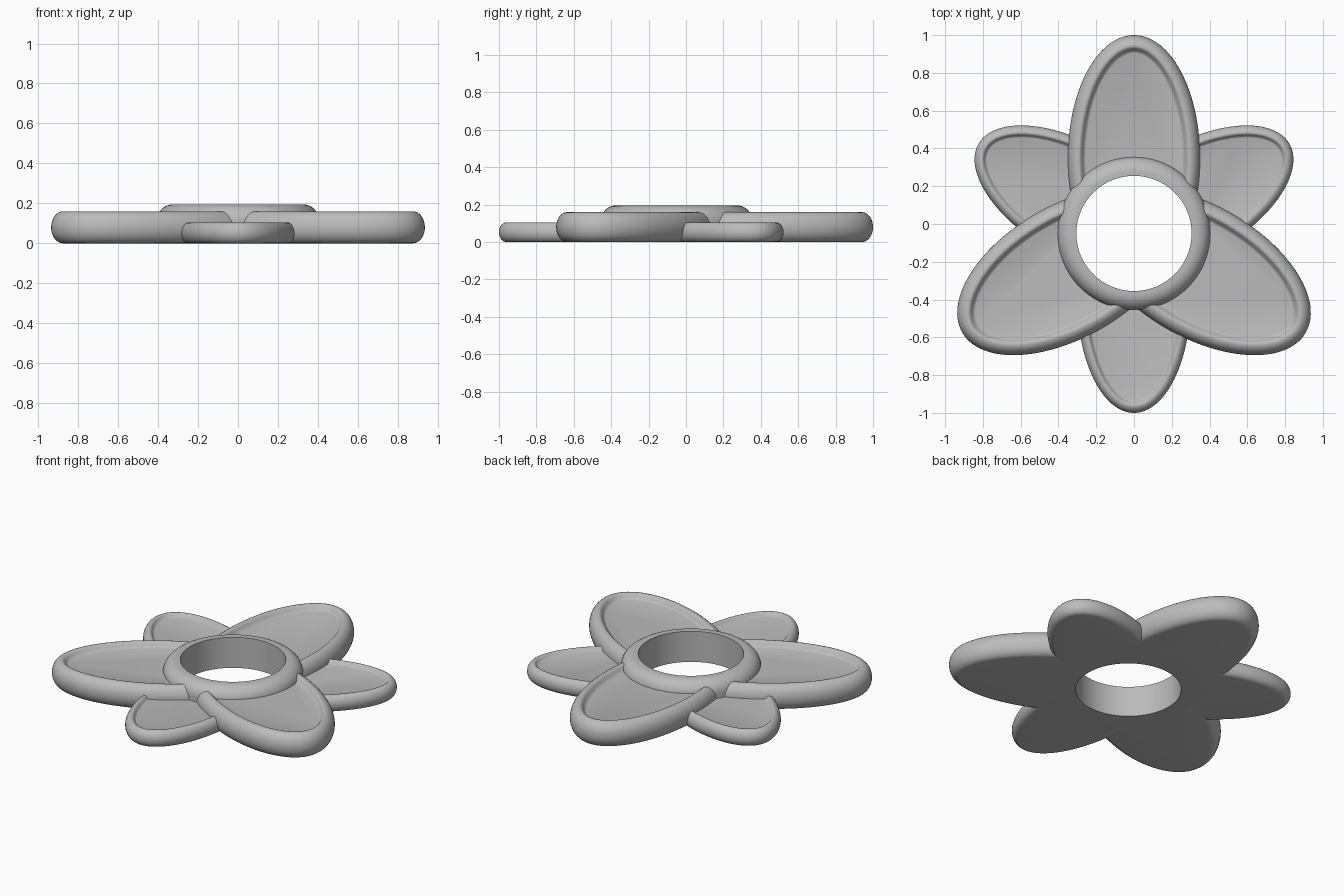
import bpy
import math
from math import cos, sin, pi
from mathutils import Matrix

cube = bpy.data.objects.get("Cube")
if cube:
    bpy.data.objects.remove(cube)

CENTRE_Y = -0.05

grey = bpy.data.materials.new("plain grey")
grey.use_nodes = True
colour = (0.5, 0.5, 0.5, 1)
grey.diffuse_color = colour
grey.node_tree.nodes["Principled BSDF"].inputs["Base Color"].default_value = colour


def make_object(name, loops, closed):
    """Skin a stack of equal loops; cap the ends, or join last to first."""
    n = len(loops[0])
    verts = [p for loop in loops for p in loop]
    faces = []
    count = len(loops)
    for j in range(count if closed else count - 1):
        a, b = j * n, (j + 1) % count * n
        for i in range(n):
            k = (i + 1) % n
            faces.append((a + i, a + k, b + k, b + i))
    if not closed:
        faces.append(tuple(reversed(range(n))))
        faces.append(tuple(range((count - 1) * n, count * n)))
    mesh = bpy.data.meshes.new(name)
    mesh.from_pydata(verts, [], faces)
    mesh.materials.append(grey)
    obj = bpy.data.objects.new(name, mesh)
    bpy.context.collection.objects.link(obj)
    return obj


def circle(r, z, n=96):
    return [(r * cos(2 * pi * i / n), r * sin(2 * pi * i / n) + CENTRE_Y, z)
            for i in range(n)]


def smooth(obj):
    bpy.ops.object.select_all(action="DESELECT")
    obj.select_set(True)
    bpy.context.view_layer.objects.active = obj
    bpy.ops.object.shade_smooth_by_angle(angle=math.radians(35))


def rim_profile(height, width):
    """Inset and height pairs: round outer edge, raised lip, sunken floor."""
    h = height / 2
    outer = width * 0.62
    pts = []
    for i in range(17):
        t = -pi / 2 + pi * i / 16
        pts.append((outer * (1 - cos(t)), h + h * sin(t)))
    drop = height * 0.2
    for i in range(1, 7):
        s = i / 6
        pts.append((outer + (width - outer) * s, height - drop * (1 - cos(pi * s)) / 2))
    return pts


def petal(name, angle, offset, a, b, height, width, cutter, n=112):
    """Elliptical dish pointing outwards at an angle, trimmed at the ring."""
    place = Matrix.Translation((0, CENTRE_Y, 0)) @ Matrix.Rotation(math.radians(angle), 4, "Z")
    loops = []
    for inset, z in rim_profile(height, width):
        loop = []
        for i in range(n):
            t = 2 * pi * i / n
            nx, ny = cos(t) / a, sin(t) / b
            size = math.hypot(nx, ny)
            x = offset + a * cos(t) - inset * nx / size
            y = b * sin(t) - inset * ny / size
            loop.append((place @ Matrix.Translation((x, y, z))).translation[:])
        loops.append(loop)
    obj = make_object(name, loops, False)
    trim = obj.modifiers.new("ring opening", "BOOLEAN")
    trim.operation = "DIFFERENCE"
    trim.solver = "EXACT"
    trim.object = cutter
    bpy.context.view_layer.objects.active = obj
    bpy.ops.object.modifier_apply(modifier=trim.name)
    smooth(obj)


# Temporary cutter that keeps the centre open
cutter = make_object("centre_cutter", [circle(0.35, -0.1), circle(0.35, 0.4)], False)
cutter.hide_render = True

# Three large and three small petals, alternating
for i, side in enumerate(("back", "right_front", "left_front")):
    petal(side + "_large_petal", 90 + 120 * i, 0.40, 0.65, 0.35, 0.16, 0.095, cutter)
for i, side in enumerate(("front", "left_back", "right_back")):
    petal(side + "_small_petal", 270 + 120 * i, 0.35, 0.60, 0.30, 0.105, 0.065, cutter)
bpy.data.objects.remove(cutter)

# Central ring with a rounded outer shoulder
profile = [(0.305, 0), (0.405, 0)]
for i in range(13):
    t = pi / 2 * i / 12
    profile.append((0.325 + 0.08 * cos(t), 0.115 + 0.08 * sin(t)))
profile.append((0.305, 0.195))
smooth(make_object("centre_ring", [circle(r, z) for r, z in profile], True))
